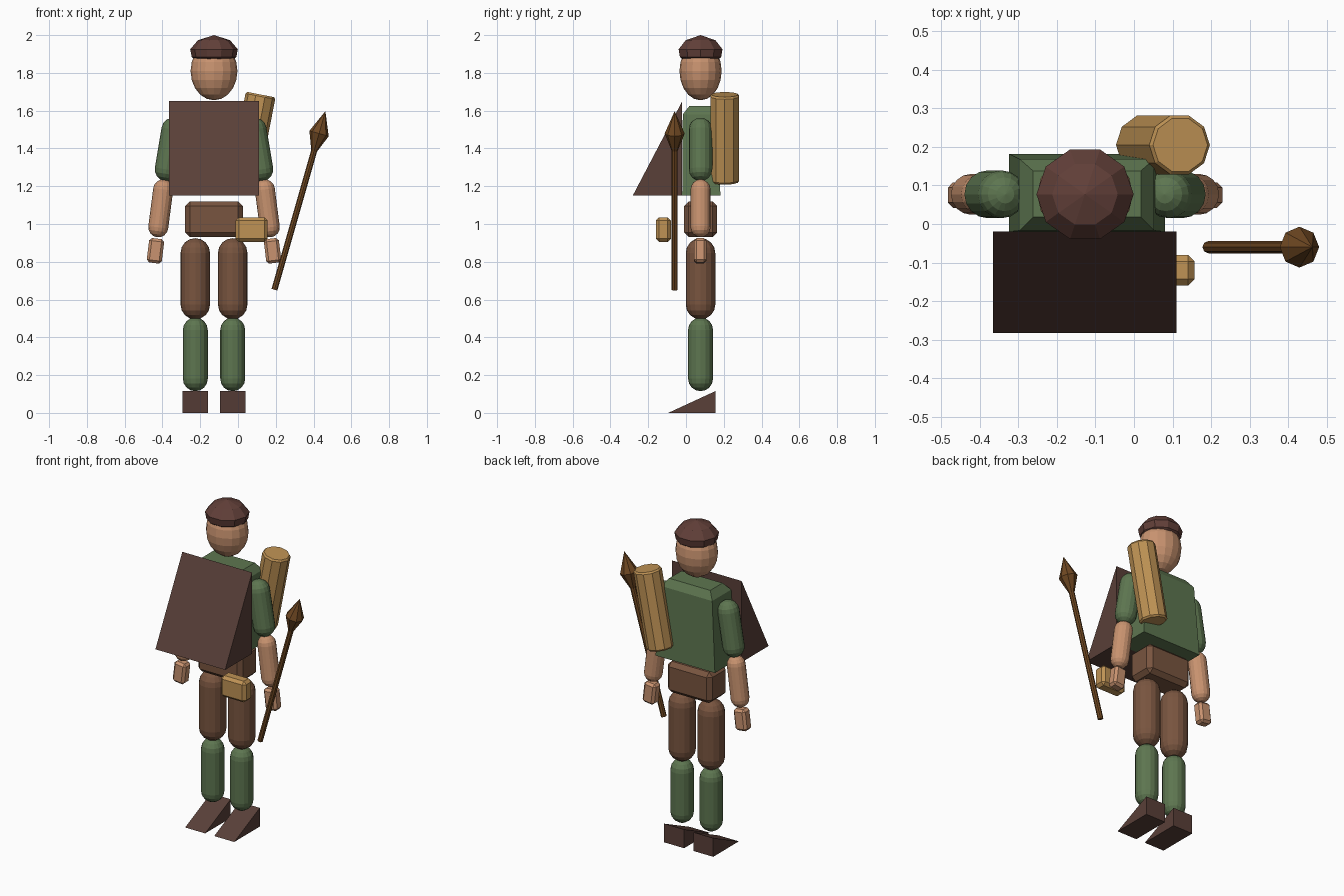
import bpy, bmesh, math
from mathutils import Vector

if "Cube" in bpy.data.objects:
    bpy.data.objects.remove(bpy.data.objects["Cube"])

CX, CY = -0.127, 0.077  # body axis


def material(name, rgb):
    m = bpy.data.materials.new(name)
    m.diffuse_color = (*rgb, 1)
    m.use_nodes = True
    m.node_tree.nodes["Principled BSDF"].inputs["Base Color"].default_value = m.diffuse_color
    return m


SKIN = material("skin", (0.58, 0.29, 0.16))
GREEN = material("green_cloth", (0.11, 0.18, 0.08))
BROWN = material("brown_cloth", (0.19, 0.09, 0.05))
LEATHER = material("dark_leather", (0.10, 0.05, 0.04))
CAP = material("cap_felt", (0.12, 0.05, 0.04))
TAN = material("tan_leather", (0.52, 0.29, 0.09))
WOOD = material("wood", (0.16, 0.065, 0.016))


def finish(name, bm, mat):
    bmesh.ops.recalc_face_normals(bm, faces=bm.faces[:])
    me = bpy.data.meshes.new(name)
    bm.to_mesh(me)
    bm.free()
    me.materials.append(mat)
    ob = bpy.data.objects.new(name, me)
    bpy.context.collection.objects.link(ob)
    return ob


def lathe(name, start, end, profile, mat, sides=16, depth=1.0):
    """Rings of (distance along axis, radius) swept round start->end."""
    start, end = Vector(start), Vector(end)
    axis = (end - start).normalized()
    v = Vector((0, 1, 0))
    u = v.cross(axis).normalized()
    v = axis.cross(u)
    bm = bmesh.new()
    rings = []
    for d, r in profile:
        c = start + axis * d
        if r == 0:
            rings.append([bm.verts.new(c)])
        else:
            angles = [2 * math.pi * i / sides for i in range(sides)]
            rings.append([bm.verts.new(c + u * r * math.cos(a) + v * r * depth * math.sin(a))
                          for a in angles])
    for a, b in zip(rings, rings[1:]):
        for i in range(sides):
            j = (i + 1) % sides
            f = [a[i % len(a)], a[j % len(a)], b[j % len(b)], b[i % len(b)]]
            bm.faces.new(list(dict.fromkeys(f)))
    for ring in (rings[0], rings[-1]):
        if len(ring) > 1:
            bm.faces.new(ring)
    return finish(name, bm, mat)


def capsule(name, start, end, r, mat):
    """Rounded limb; start and end are its extreme tips."""
    length = (Vector(end) - Vector(start)).length
    arc = [(r * (1 - math.cos(t)), r * math.sin(t))
           for t in (math.radians(a) for a in (0, 22.5, 45, 67.5, 90))]
    profile = arc + [(length - d, q) for d, q in reversed(arc)]
    return lathe(name, start, end, profile, mat)


def block(name, centre, size, mat, bevel=0.0, tilt=0.0):
    bm = bmesh.new()
    bmesh.ops.create_cube(bm, size=1)
    bmesh.ops.scale(bm, vec=size, verts=bm.verts)
    if bevel:
        bmesh.ops.bevel(bm, geom=bm.edges[:], offset=bevel, segments=1, affect='EDGES')
    ob = finish(name, bm, mat)
    ob.location = centre
    ob.rotation_euler.y = tilt
    return ob


def wedge(name, x0, x1, front, back, z0, z1, mat):
    """Upright back face, slope running down to the front."""
    bm = bmesh.new()
    ends = [[bm.verts.new((x, y, z)) for y, z in ((front, z0), (back, z0), (back, z1))]
            for x in (x0, x1)]
    for e in ends:
        bm.faces.new(e)
    for i in range(3):
        j = (i + 1) % 3
        bm.faces.new((ends[0][i], ends[0][j], ends[1][j], ends[1][i]))
    return finish(name, bm, mat)


# Head and cap
head_arc = [math.pi * i / 10 for i in range(11)]
lathe("head", (CX, CY, 1.655), (CX, CY, 1.97),
      [(0.155 * (1 - math.cos(t)), 0.124 * math.sin(t) if 0 < i < 10 else 0)
       for i, t in enumerate(head_arc)], SKIN, 16, 0.9)
lathe("cap", (CX, CY, 1.865), (CX, CY, 2.0),
      [(0, 0.09), (0.018, 0.118), (0.06, 0.126), (0.108, 0.085), (0.135, 0)], CAP, 10, 0.97)

# Tunic: flared box with a chamfered top
bm = bmesh.new()
layers = []
for z, hx, y0, y1 in ((1.15, 0.202, -0.02, 0.182), (1.58, 0.174, -0.017, 0.168),
                      (1.625, 0.14, 0.018, 0.138)):
    layers.append([bm.verts.new((CX + 0.005 + sx * hx, y, z))
                   for sx, y in ((-1, y0), (1, y0), (1, y1), (-1, y1))])
for a, b in zip(layers, layers[1:]):
    for i in range(4):
        j = (i + 1) % 4
        bm.faces.new((a[i], a[j], b[j], b[i]))
bm.faces.new(layers[0])
bm.faces.new(layers[-1])
finish("tunic", bm, GREEN)

# Chest cover and hips
wedge("chest_cover", -0.365, 0.11, -0.282, -0.02, 1.15, 1.65, LEATHER)
block("hips", (CX, CY, 1.025), (0.305, 0.175, 0.19), BROWN, 0.025)

# Limbs, mirrored about the body axis
for side, s in (("left", -1), ("right", 1)):
    x = CX + s * 0.099
    capsule(side + "_thigh", (x, CY, 0.495), (x, CY, 0.925), 0.078, BROWN)
    capsule(side + "_shin", (x, CY, 0.115), (x, CY, 0.505), 0.066, GREEN)
    wedge(side + "_shoe", x - 0.068, x + 0.068, -0.094, 0.155, 0, 0.115, LEATHER)
    capsule(side + "_upper_arm", (CX + s * 0.262, CY, 1.228), (CX + s * 0.206, CY, 1.562),
            0.062, GREEN)
    capsule(side + "_forearm", (CX + s * 0.302, CY, 0.93), (CX + s * 0.262, CY, 1.236),
            0.053, SKIN)
    block(side + "_hand", (CX + s * 0.31, CY - 0.002, 0.858), (0.08, 0.066, 0.13), SKIN,
          0.014, -s * math.radians(7))

# Rolled bundle on the back
lathe("back_roll", (0.03, 0.205, 1.222), (0.12, 0.205, 1.685),
      [(0, 0.072), (0.01, 0.08), (0.462, 0.08), (0.472, 0.072)], TAN, 10)

# Belt pouch
block("belt_pouch", (0.072, -0.12, 0.97), (0.17, 0.08, 0.13), TAN, 0.017)

# Spear shaft and point
foot, tip = (0.193, -0.06, 0.652), (0.463, -0.06, 1.598)
lathe("spear_shaft", foot, tip, [(0, 0.016), (0.78, 0.016)], WOOD, 8)
lathe("spear_point", foot, tip, [(0.765, 0.016), (0.86, 0.053), (0.983, 0)], WOOD, 8)
